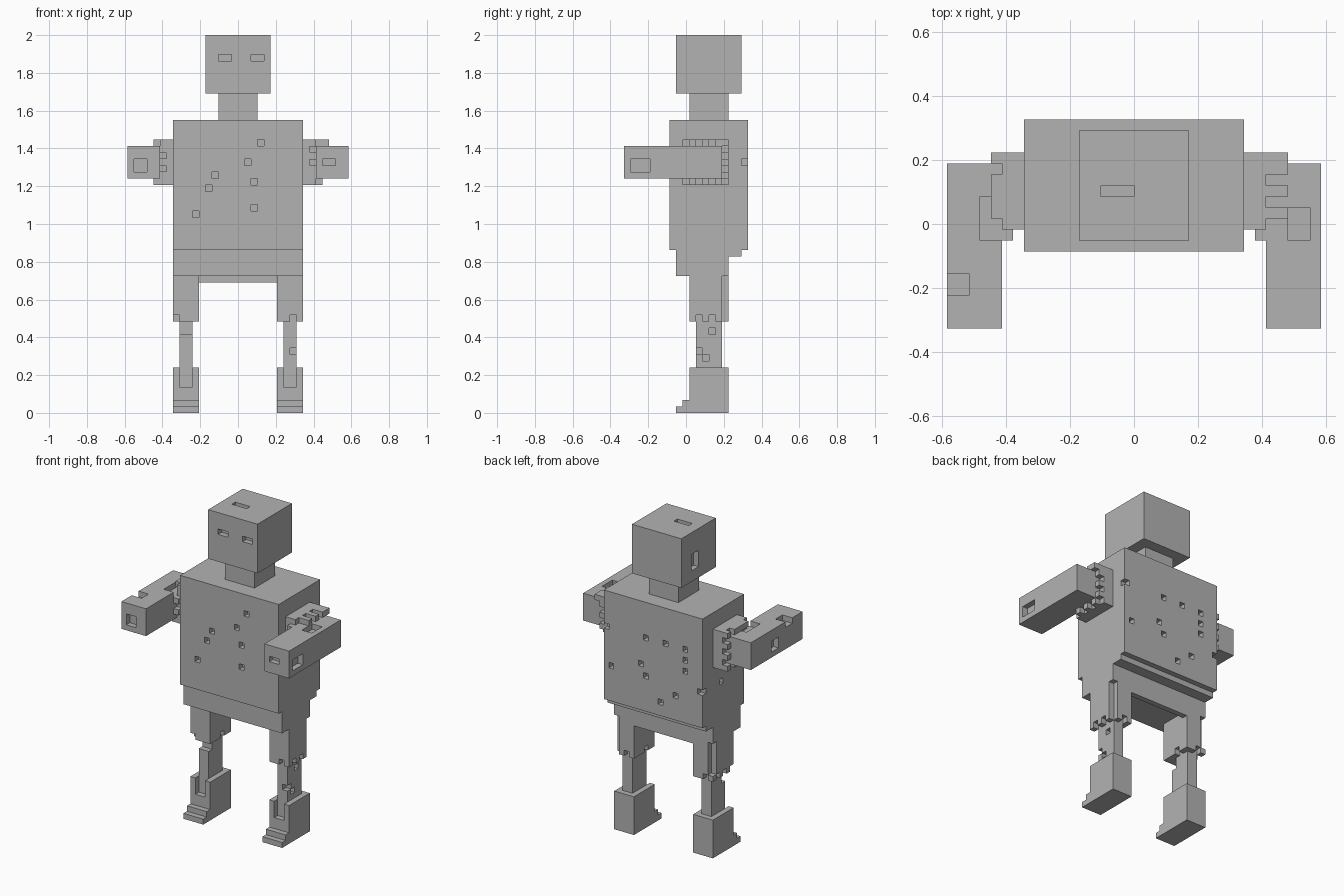
import bpy
import bmesh

cube = bpy.data.objects.get("Cube")
if cube:
    bpy.data.objects.remove(cube)

UNIT = 2 / 58       # edge of one block
Y_SHIFT = 9.5       # block rows counted from the frontmost row

grey = bpy.data.materials.new("plain_grey")
grey.use_nodes = True
colour = (0.45, 0.45, 0.45, 1)
grey.diffuse_color = colour
grey.node_tree.nodes["Principled BSDF"].inputs["Base Color"].default_value = colour

SIDES = [(axis, step) for axis in range(3) for step in (False, True)]


def box(xs, ys, zs):
    """Set of block cells inside three ranges."""
    return {(x, y, z) for x in range(*xs) for y in range(*ys) for z in range(*zs)}


def face_corners(cell, axis, step):
    """Corners of one side of a block, wound outwards."""
    b, c = (axis + 1) % 3, (axis + 2) % 3
    loop = [(False, False), (True, False), (True, True), (False, True)]
    for db, dc in loop if step else reversed(loop):
        corner = list(cell)
        corner[axis] += step
        corner[b] += db
        corner[c] += dc
        yield tuple(corner)


def build(name, cells):
    """Skin the outside of a set of blocks and merge its flat faces."""
    bm = bmesh.new()
    verts = {}
    for cell in sorted(cells):
        for axis, step in SIDES:
            beside = list(cell)
            beside[axis] += 1 if step else -1
            if tuple(beside) in cells:
                continue
            ring = []
            for p in face_corners(cell, axis, step):
                if p not in verts:
                    x, y, z = p
                    verts[p] = bm.verts.new((x * UNIT, (y - Y_SHIFT) * UNIT, z * UNIT))
                ring.append(verts[p])
            bm.faces.new(ring)
    bmesh.ops.dissolve_limit(bm, angle_limit=0.01, verts=bm.verts[:], edges=bm.edges[:])
    bmesh.ops.triangulate(bm, faces=[f for f in bm.faces if len(f.verts) > 4])
    mesh = bpy.data.meshes.new(name)
    bm.to_mesh(mesh)
    bm.free()
    mesh.materials.append(grey)
    bpy.context.collection.objects.link(bpy.data.objects.new(name, mesh))


def mirrored(cells):
    return {(-x - 1, y, z) for x, y, z in cells}


# Head with eye slots, a top slot and one ear recess
head = box((-5, 5), (8, 18), (49, 58))
head -= box((-3, -1), (8, 9), (54, 55)) | box((2, 4), (8, 9), (54, 55))
head -= box((-3, 0), (12, 13), (57, 58))
head -= box((-5, -4), (13, 15), (51, 54))
build("head", head)

build("neck", box((-3, 3), (10, 16), (45, 49)))

# Torso with scattered pits on the front and back
torso = box((-10, 10), (7, 19), (25, 45)) | box((-10, 10), (8, 18), (24, 25))
front_pits = [(3, 41), (1, 38), (-4, 36), (-5, 34), (2, 35), (2, 31), (-7, 30)]
back_pits = [(1, 38), (-3, 38), (-7, 38), (-7, 36), (-7, 34), (8, 31), (2, 33),
             (1, 31), (-2, 27), (-5, 29), (-10, 31), (9, 38)]
torso -= {(x, 7, z) for x, z in front_pits}
torso -= {(x, 18, z) for x, z in back_pits}
torso.discard((-10, 13, 31))
build("torso", torso)

# Hips and the rear strip between the legs
build("hips", box((-10, 10), (8, 16), (21, 24)) | box((-10, 10), (8, 9), (24, 25))
      | box((-6, 6), (15, 16), (20, 21)))

# Arms reaching forward, with shallow recesses
arm = box((12, 17), (0, 15), (36, 41))
left_arm = arm - box((14, 16), (8, 11), (40, 41))
left_arm -= box((13, 15), (0, 1), (38, 39)) | box((16, 17), (1, 4), (37, 39))
build("left_arm", left_arm)
right_arm = arm - box((12, 14), (8, 12), (40, 41)) - box((15, 17), (3, 5), (40, 41))
right_arm -= box((14, 16), (0, 1), (37, 39)) | box((16, 17), (7, 9), (37, 39))
build("right_arm", mirrored(right_arm))

# Shoulders with interlocking teeth around the arms
shoulder = box((10, 12), (9, 16), (35, 42))
left_shoulder = set(shoulder)
for y in (10, 12, 14):
    left_shoulder |= box((12, 14), (y, y + 1), (41, 42))
    left_shoulder |= box((12, 13), (y, y + 1), (35, 36))
left_shoulder |= box((12, 14), (15, 16), (41, 42))
for z in (36, 38, 40):
    left_shoulder |= box((12, 13), (15, 16), (z, z + 1))
    if z > 36:
        left_shoulder |= {(11, 8, z)}
build("left_shoulder", left_shoulder)

right_shoulder = set(shoulder)
right_shoulder |= box((12, 13), (10, 14), (41, 42)) | box((12, 13), (15, 16), (41, 42))
for y in (9, 11, 13, 15):
    right_shoulder |= box((12, 13), (y, y + 1), (35, 36))
for z in (37, 39):
    right_shoulder |= box((12, 13), (15, 16), (z, z + 1)) | {(11, 8, z)}
build("right_shoulder", mirrored(right_shoulder))

# Legs: thigh with a ragged hem, shin and stepped foot
thigh = box((6, 10), (10, 15), (15, 21)) | box((6, 9), (15, 16), (15, 21))
hem = box((6, 10), (10, 16), (14, 15)) - box((7, 9), (11, 15), (14, 15))
shin = box((7, 9), (11, 15), (4, 15))
foot = box((6, 10), (10, 16), (0, 7)) - box((7, 9), (10, 11), (4, 7))
foot |= box((6, 10), (8, 10), (0, 1)) | box((6, 10), (9, 10), (1, 2))

left_gaps = {(8, 10, 14), (9, 11, 14), (9, 13, 14), (9, 15, 14), (7, 15, 14), (6, 12, 14)}
right_gaps = {(9, 10, 14), (9, 12, 14), (9, 14, 14), (8, 15, 14), (6, 13, 14)}
left_pits = {(8, 13, 12), (8, 12, 8), (8, 11, 9)}
right_pits = box((7, 9), (11, 12), (12, 14))

build("left_thigh", thigh | (hem - left_gaps))
build("right_thigh", mirrored(thigh | (hem - right_gaps)))
build("left_shin", shin - left_pits)
build("right_shin", mirrored(shin - right_pits))
build("left_foot", foot - shin)
build("right_foot", mirrored(foot - shin))
